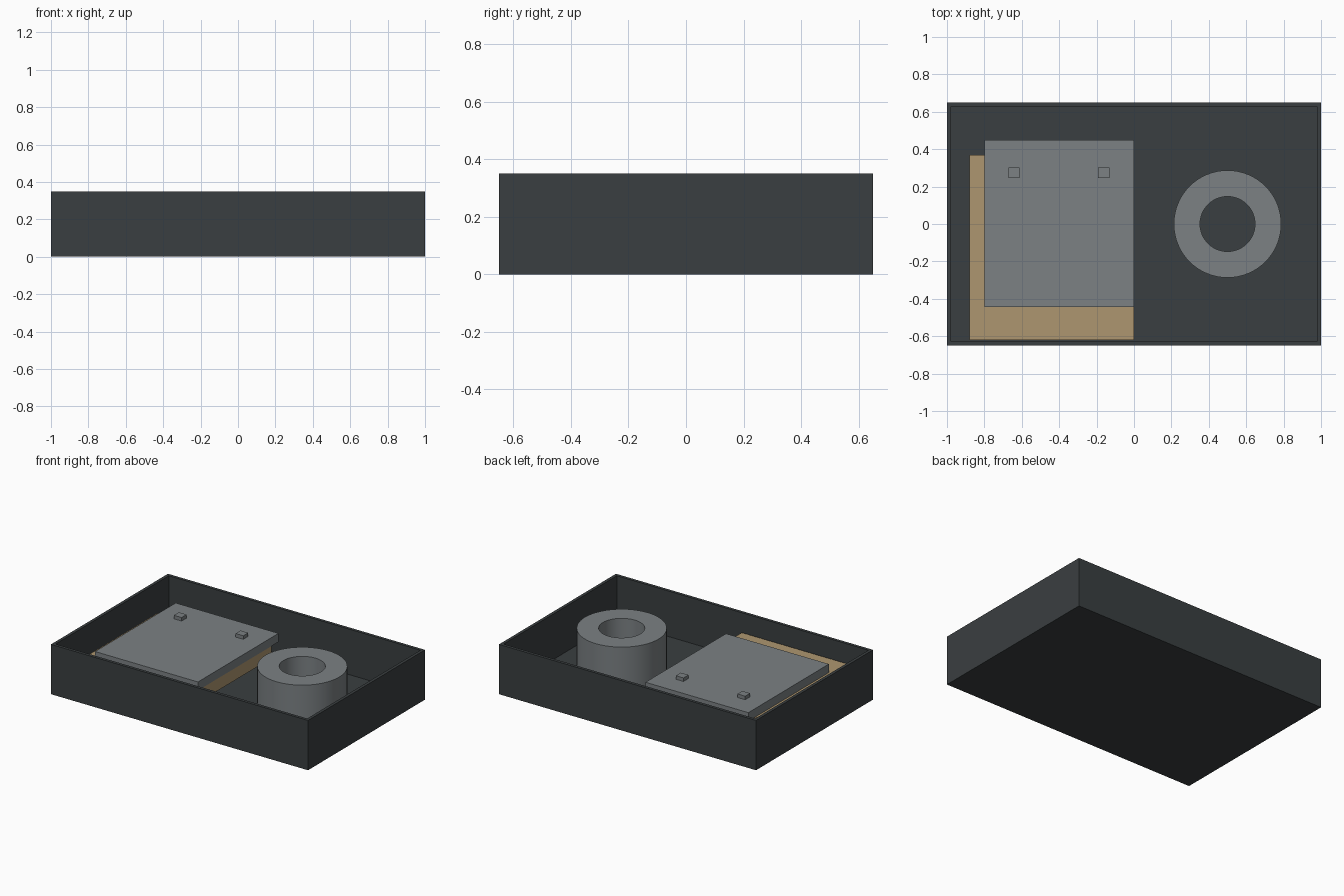
import bpy, bmesh, math
from mathutils import Vector

if "Cube" in bpy.data.objects:
    bpy.data.objects.remove(bpy.data.objects["Cube"])


def material(name, rgb):
    m = bpy.data.materials.new(name)
    m.diffuse_color = (*rgb, 1)
    m.use_nodes = True
    m.node_tree.nodes["Principled BSDF"].inputs["Base Color"].default_value = m.diffuse_color
    return m


DARK = material("dark_grey", (0.042, 0.049, 0.052))
GREY = material("mid_grey", (0.20, 0.22, 0.23))
TAN = material("tan", (0.42, 0.305, 0.16))


def finish(bm, name, mat):
    bmesh.ops.recalc_face_normals(bm, faces=bm.faces)
    mesh = bpy.data.meshes.new(name)
    bm.to_mesh(mesh)
    bm.free()
    mesh.materials.append(mat)
    ob = bpy.data.objects.new(name, mesh)
    bpy.context.collection.objects.link(ob)
    return ob


def box_bm(x, y, z):
    bm = bmesh.new()
    bmesh.ops.create_cube(bm, size=1)
    lo, hi = Vector((x[0], y[0], z[0])), Vector((x[1], y[1], z[1]))
    for v in bm.verts:
        v.co = (lo + hi) / 2 + v.co * (hi - lo)
    return bm


def box(name, x, y, z, mat):
    return finish(box_bm(x, y, z), name, mat)


# Open tray: inset the top face and sink it to make the walls and floor
WALL, FLOOR, TOP = 0.03, 0.03, 0.35
bm = box_bm((-1, 1), (-0.65, 0.65), (0, TOP))
bm.normal_update()
top = max(bm.faces, key=lambda f: f.calc_center_median().z)
bmesh.ops.inset_region(bm, faces=[top], thickness=WALL)
ext = bmesh.ops.extrude_face_region(bm, geom=[top])
sunk = [g for g in ext["geom"] if isinstance(g, bmesh.types.BMVert)]
bmesh.ops.translate(bm, verts=sunk, vec=(0, 0, FLOOR - TOP))
if top.is_valid:
    bmesh.ops.delete(bm, geom=[top], context="FACES_ONLY")
finish(bm, "tray", DARK)

# Tan board with the grey plate resting on it
box("tan_board", (-0.88, 0), (-0.62, 0.37), (0.13, 0.215), TAN)
box("plate", (-0.8, 0), (-0.445, 0.45), (0.215, 0.275), GREY)

# Two small studs on the plate
for side, x in (("left", -0.642), ("right", -0.162)):
    box(f"{side}_stud", (x - 0.03, x + 0.03), (0.247, 0.302), (0.275, 0.30), GREY)

# Ring: rectangular section spun around its axis
R_IN, R_OUT = 0.147, 0.287
bm = bmesh.new()
pts = [(R_IN, FLOOR), (R_OUT, FLOOR), (R_OUT, TOP), (R_IN, TOP)]
vs = [bm.verts.new((r, 0, z)) for r, z in pts]
es = [bm.edges.new((vs[i], vs[(i + 1) % 4])) for i in range(4)]
bmesh.ops.spin(bm, geom=vs + es, cent=(0, 0, 0), axis=(0, 0, 1),
               angle=math.tau, steps=64, use_merge=True)
bmesh.ops.remove_doubles(bm, verts=bm.verts, dist=1e-4)
ring = finish(bm, "ring", GREY)
ring.location.x = 0.5
bpy.context.view_layer.objects.active = ring
ring.select_set(True)
bpy.ops.object.shade_smooth_by_angle(angle=math.radians(30))
